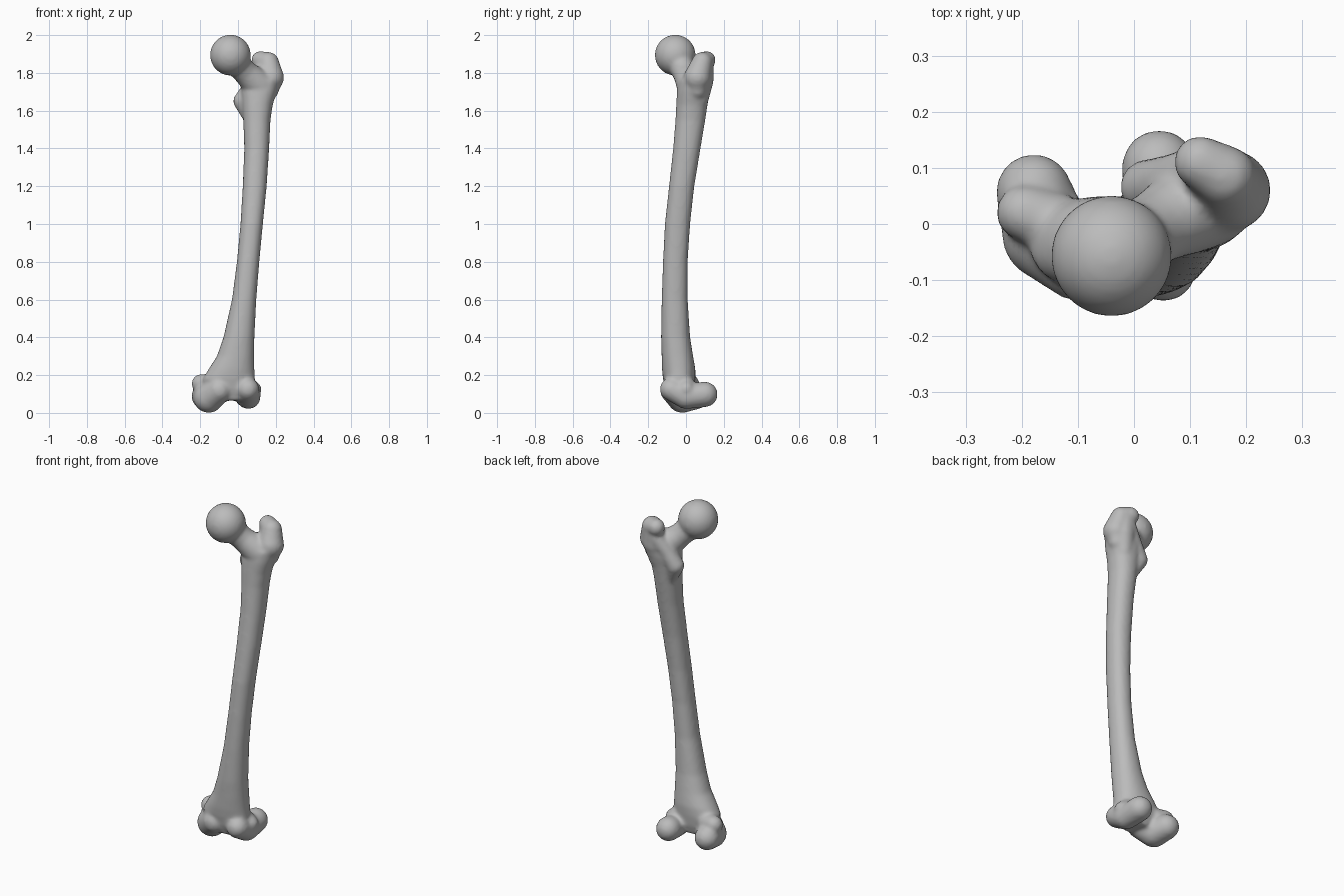
import bpy, bmesh
from math import sin, cos, pi, copysign
from mathutils import Vector, Matrix

cube = bpy.data.objects.get("Cube")
if cube:
    bpy.data.objects.remove(cube, do_unlink=True)

bm = bmesh.new()


def skin(rings):
    """Join rings of points into one closed tube."""
    rings = [[bm.verts.new(p) for p in ring] for ring in rings]
    for a, b in zip(rings, rings[1:]):
        for i in range(len(a)):
            j = (i + 1) % len(a)
            bm.faces.new((a[i], a[j], b[j], b[i]))
    bm.faces.new(rings[0][::-1])
    bm.faces.new(rings[-1])


def loft(sections, sides=28, power=0.9):
    """Tube through rounded sections given as (z, x0, x1, y0, y1)."""
    rings = []
    for z, x0, x1, y0, y1 in sections:
        ring = []
        for i in range(sides):
            c, s = cos(2 * pi * i / sides), sin(2 * pi * i / sides)
            c, s = copysign(abs(c) ** power, c), copysign(abs(s) ** power, s)
            ring.append((((x0 + x1) + c * (x1 - x0)) / 2,
                         ((y0 + y1) + s * (y1 - y0)) / 2, z))
        rings.append(ring)
    skin(rings)


def lobe(*points, sides=18, steps=5):
    """Chain of tapered capsules through points given as (x, y, z, radius)."""
    for a, b in zip(points, points[1:]):
        start, end = Vector(a[:3]), Vector(b[:3])
        turn = (end - start).to_track_quat('Z', 'Y')
        rings = []
        for center, radius, first in ((start, a[3], -pi / 2), (end, b[3], 0)):
            for k in range(steps + 1):
                tilt = (first + pi / 2 * k / steps) * 0.97
                rings.append([center + turn @ Vector((
                    radius * cos(tilt) * cos(2 * pi * i / sides),
                    radius * cos(tilt) * sin(2 * pi * i / sides),
                    radius * sin(tilt))) for i in range(sides)])
        skin(rings)


# Curved shaft, flaring toward the knee
loft([
    (0.065, -0.13, 0.06, -0.09, 0.03),
    (0.12, -0.18, 0.09, -0.11, 0.045),
    (0.18, -0.187, 0.09, -0.122, 0.05),
    (0.23, -0.157, 0.087, -0.127, 0.05),
    (0.30, -0.112, 0.086, -0.129, 0.038),
    (0.40, -0.077, 0.087, -0.132, 0.022),
    (0.60, -0.032, 0.097, -0.129, 0.009),
    (0.80, -0.006, 0.113, -0.122, 0.009),
    (1.00, 0.013, 0.132, -0.112, 0.022),
    (1.20, 0.025, 0.152, -0.09, 0.044),
    (1.40, 0.033, 0.165, -0.068, 0.077),
    (1.55, 0.028, 0.172, -0.056, 0.102),
    (1.63, 0.022, 0.184, -0.052, 0.114),
    (1.70, 0.016, 0.205, -0.048, 0.127),
    (1.76, 0.03, 0.217, -0.037, 0.127),
    (1.80, 0.07, 0.19, 0.0, 0.1),
])

# Hip ball and neck
bmesh.ops.create_uvsphere(bm, u_segments=36, v_segments=24, radius=0.108,
                          matrix=Matrix.Translation((-0.04, -0.057, 1.894)))
lobe((-0.03, -0.05, 1.88, 0.07), (0.04, -0.005, 1.8, 0.066), (0.105, 0.03, 1.74, 0.083))

# Greater trochanter with its hooked top
lobe((0.165, 0.06, 1.71, 0.052), (0.172, 0.06, 1.775, 0.073),
     (0.162, 0.085, 1.855, 0.056), (0.118, 0.11, 1.868, 0.048))
lobe((0.13, 0.07, 1.66, 0.05), (0.145, 0.085, 1.76, 0.062), (0.14, 0.095, 1.85, 0.052))

# Crest running down to the lesser trochanter
lobe((0.13, 0.105, 1.81, 0.042), (0.065, 0.08, 1.72, 0.044),
     (0.024, 0.066, 1.65, 0.05), (0.065, 0.05, 1.55, 0.032))

# Medial condyle and epicondyle
lobe((-0.1, -0.07, 0.12, 0.068), (-0.155, -0.02, 0.08, 0.081), (-0.178, 0.056, 0.088, 0.069))
lobe((-0.14, 0.0, 0.15, 0.057), (-0.195, 0.02, 0.155, 0.051))

# Lateral condyle and epicondyle
lobe((0.052, -0.078, 0.125, 0.061), (0.055, 0.0, 0.085, 0.065), (0.045, 0.1, 0.098, 0.068))
lobe((0.05, 0.0, 0.14, 0.052), (0.08, 0.0, 0.125, 0.045))

mesh = bpy.data.meshes.new("thigh_bone")
bm.to_mesh(mesh)
bm.free()
bone = bpy.data.objects.new("thigh_bone", mesh)
bpy.context.collection.objects.link(bone)

# Fuse the parts into one smooth organic surface
fuse = bone.modifiers.new("fuse", 'REMESH')
fuse.mode = 'VOXEL'
fuse.voxel_size = 0.01
fuse.use_smooth_shade = True
soften = bone.modifiers.new("soften", 'SMOOTH')
soften.factor = 0.5
soften.iterations = 8

# Plain grey bone colour
grey = bpy.data.materials.new("bone_grey")
grey.use_nodes = True
colour = (0.5, 0.5, 0.5, 1)
grey.diffuse_color = colour
grey.node_tree.nodes["Principled BSDF"].inputs["Base Color"].default_value = colour
mesh.materials.append(grey)
